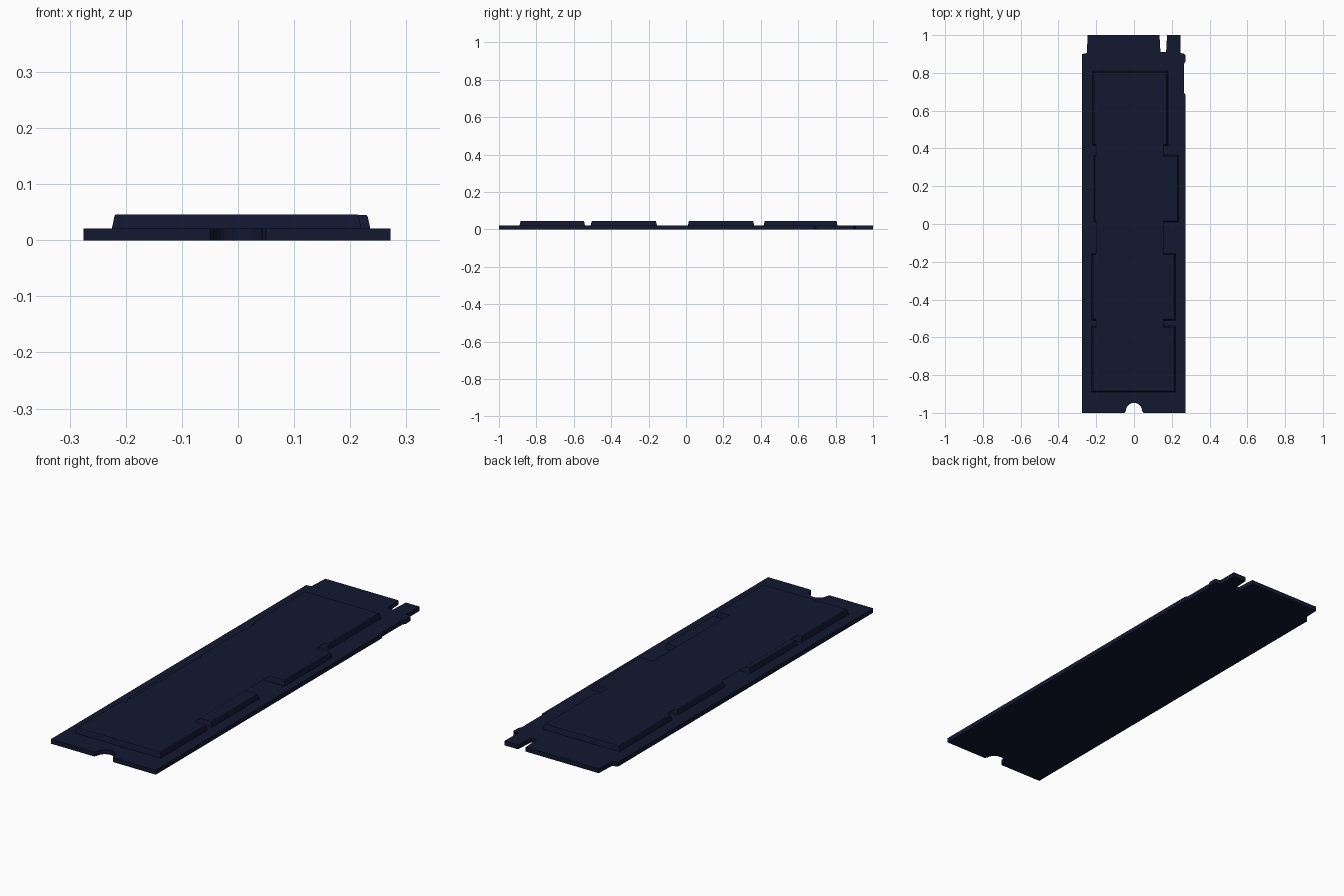
import bpy, bmesh, math

if "Cube" in bpy.data.objects:
    bpy.data.objects.remove(bpy.data.objects["Cube"])

navy = bpy.data.materials.new("navy")
navy.diffuse_color = (0.006, 0.009, 0.03, 1)
navy.use_nodes = True
navy.node_tree.nodes["Principled BSDF"].inputs["Base Color"].default_value = navy.diffuse_color


def finish(bm, name):
    bmesh.ops.recalc_face_normals(bm, faces=bm.faces)
    mesh = bpy.data.meshes.new(name)
    bm.to_mesh(mesh)
    bm.free()
    mesh.materials.append(navy)
    ob = bpy.data.objects.new(name, mesh)
    bpy.context.collection.objects.link(ob)
    return ob


def chip(name, x0, x1, y0, y1, top, taper=0.005, base=0.02, bevel=0.002):
    """Package with drafted sides and a fine edge bevel."""
    bm = bmesh.new()
    rings = []
    for z, t in ((base, 0), (top - bevel, taper), (top, taper + bevel)):
        rings.append([bm.verts.new(p) for p in (
            (x0 + t, y0 + t, z), (x1 - t, y0 + t, z),
            (x1 - t, y1 - t, z), (x0 + t, y1 - t, z))])
    for a, b in zip(rings, rings[1:]):
        for i in range(4):
            j = (i + 1) % 4
            bm.faces.new((a[i], a[j], b[j], b[i]))
    bm.faces.new(rings[0])
    bm.faces.new(rings[-1])
    return finish(bm, name)


# Circuit board: outline with screw notch, edge connector and key slot
r = 0.043
notch = [(r * math.cos(a), -0.99 + r * math.sin(a))
         for a in (math.pi * (1 - i / 16) for i in range(17))]
outline = [(-0.275, -1), (-0.05, -1)] + notch + [
    (0.05, -1), (0.272, -1), (0.272, 0.685), (0.264, 0.695),
    (0.264, 0.845), (0.272, 0.86), (0.272, 0.895), (0.264, 0.902),
    (0.245, 0.905), (0.245, 1), (0.175, 1), (0.17, 0.91), (0.14, 0.91),
    (0.135, 1), (-0.245, 1), (-0.25, 0.905), (-0.275, 0.9)]
bm = bmesh.new()
face = bm.faces.new([bm.verts.new((x, y, 0)) for x, y in outline])
top = bmesh.ops.extrude_face_region(bm, geom=[face])["geom"]
bmesh.ops.translate(bm, vec=(0, 0, 0.021),
                    verts=[v for v in top if isinstance(v, bmesh.types.BMVert)])
finish(bm, "circuit_board")

# Chips along the board
chip("controller_chip", -0.22, 0.18, 0.415, 0.81, 0.045)
chip("cache_chip", -0.213, 0.236, 0.01, 0.365, 0.045)
chip("memory_chip_middle", -0.225, 0.22, -0.51, -0.155, 0.044)
chip("memory_chip_end", -0.225, 0.22, -0.89, -0.54, 0.046)

# Paper-thin label sheet lying over the chips
bm = bmesh.new()
bm.faces.new([bm.verts.new(p) for p in (
    (-0.2, -0.8, 0.047), (0.157, -0.8, 0.047),
    (0.157, 0.8, 0.047), (-0.2, 0.8, 0.047))])
finish(bm, "label_sheet")
